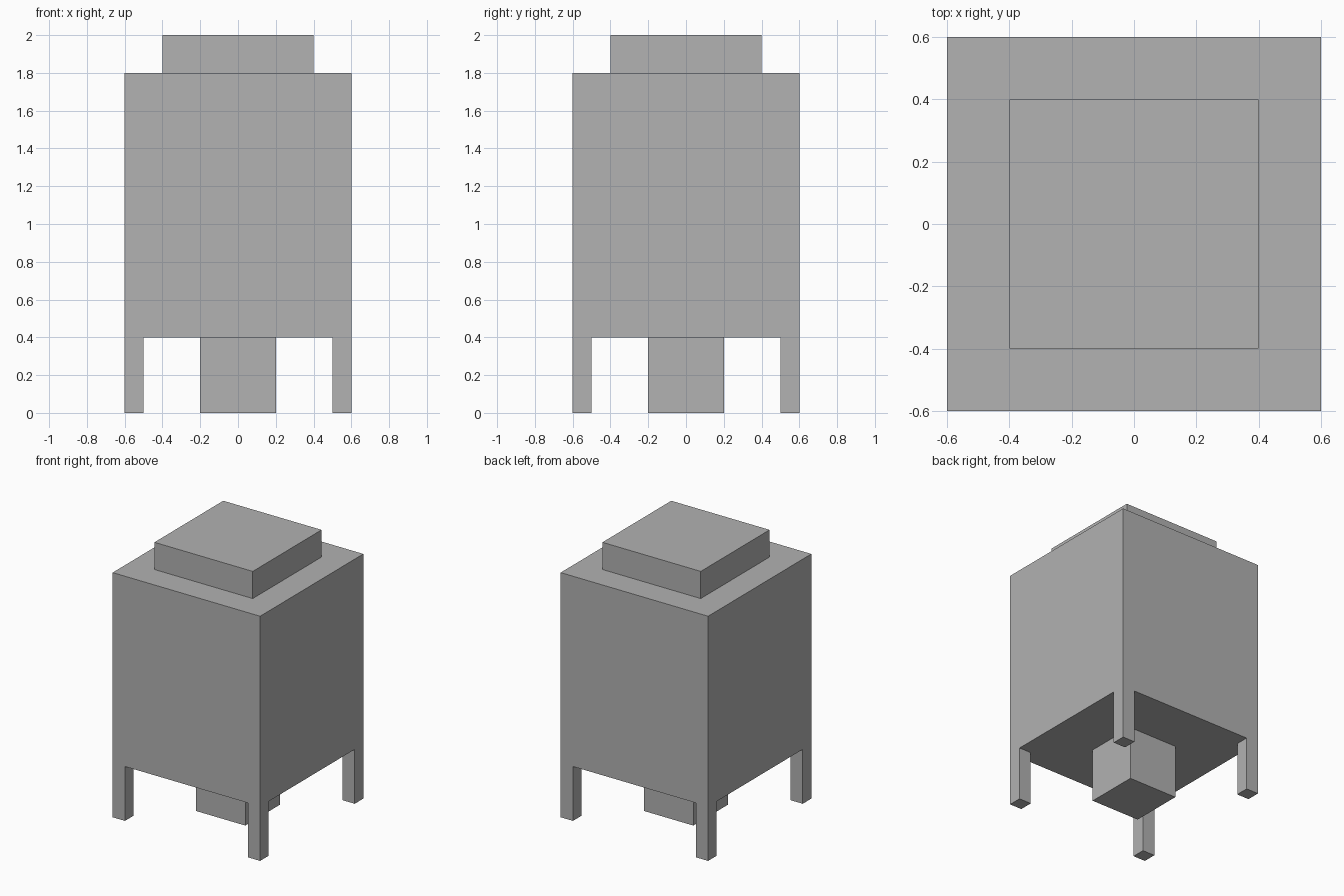
import bpy

cube = bpy.data.objects.get("Cube")
if cube:
    bpy.data.objects.remove(cube, do_unlink=True)

# Single plain grey
grey = bpy.data.materials.new("plain_grey")
grey.use_nodes = True
colour = (0.445, 0.445, 0.445, 1)
grey.diffuse_color = colour
grey.node_tree.nodes["Principled BSDF"].inputs["Base Color"].default_value = colour


def box(name, width, bottom, top, x=0, y=0):
    """Square block of the given width, standing between two heights."""
    bpy.ops.mesh.primitive_cube_add(size=1, location=(x, y, (bottom + top) / 2))
    obj = bpy.context.object
    obj.name = name
    obj.scale = (width, width, top - bottom)
    bpy.ops.object.transform_apply(location=False, rotation=False, scale=True)
    obj.data.materials.append(grey)
    return obj


# Main body with a raised lid and a block underneath
box("body", 1.2, 0.4, 1.8)
box("lid", 0.8, 1.8, 2.0)
box("under_block", 0.4, 0.0, 0.4)

# Four corner legs, flush with the body sides
for side, x in (("left", 1), ("right", -1)):
    for end, y in (("front", -1), ("back", 1)):
        box(f"{end}_{side}_leg", 0.1, 0.0, 0.4, 0.55 * x, 0.55 * y)
